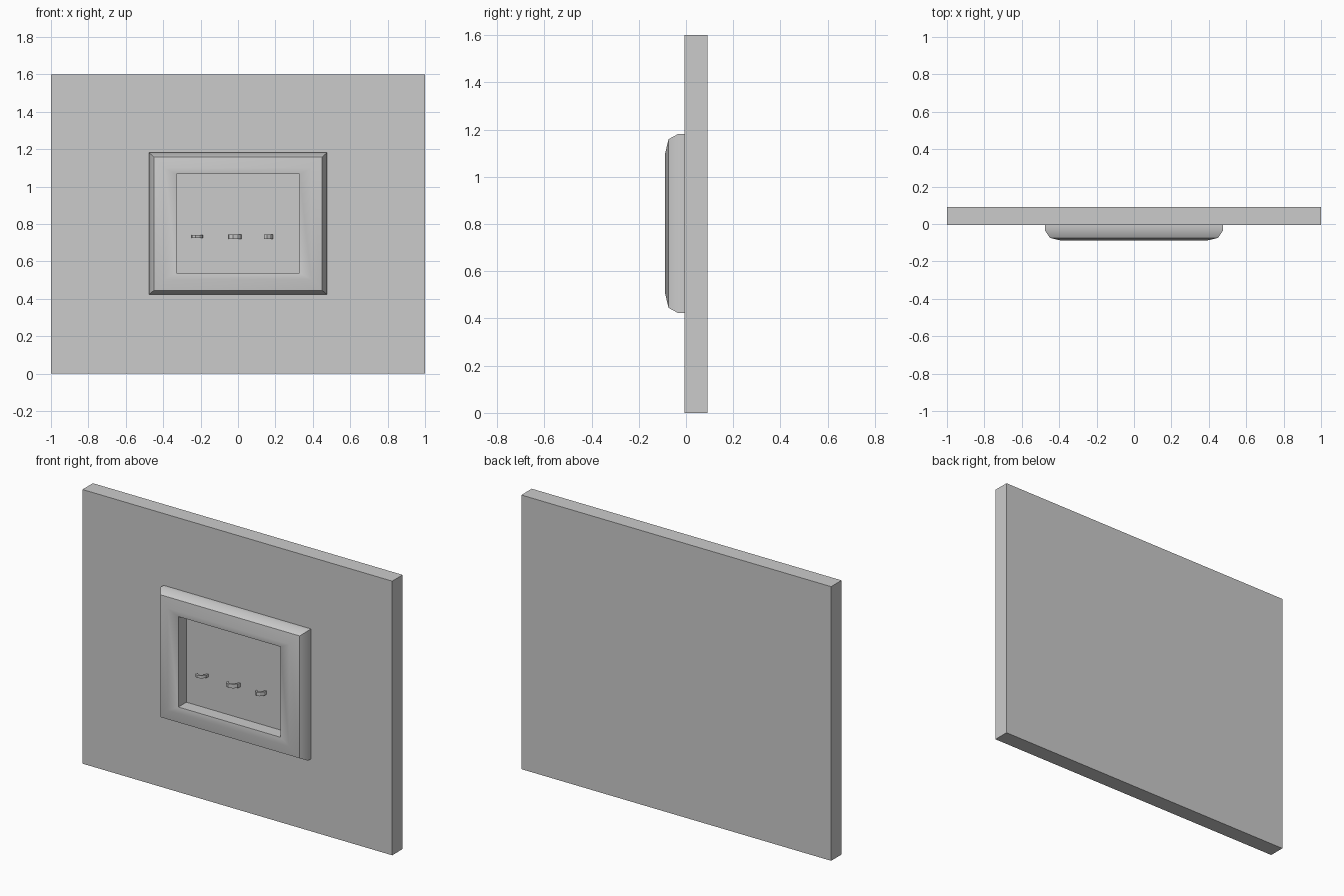
import bpy
import bmesh
import math

if "Cube" in bpy.data.objects:
    bpy.data.objects.remove(bpy.data.objects["Cube"])


def make_object(name, bm):
    bmesh.ops.recalc_face_normals(bm, faces=bm.faces)
    mesh = bpy.data.meshes.new(name)
    bm.to_mesh(mesh)
    bm.free()
    obj = bpy.data.objects.new(name, mesh)
    bpy.context.collection.objects.link(obj)
    return obj


def smooth(obj, angle):
    bpy.ops.object.select_all(action='DESELECT')
    obj.select_set(True)
    bpy.context.view_layer.objects.active = obj
    bpy.ops.object.shade_smooth_by_angle(angle=math.radians(angle))


# Wall slab
bm = bmesh.new()
bmesh.ops.create_cube(bm, size=1)
bmesh.ops.scale(bm, vec=(2, 0.096, 1.6), verts=bm.verts)
bmesh.ops.translate(bm, vec=(0, 0.042, 0.8), verts=bm.verts)
make_object("wall", bm)

# Picture frame: mitred rectangular rings (half width, half height, y)
profile = [
    (0.476, 0.379, -0.006),
    (0.476, 0.379, -0.034),
    (0.450, 0.357, -0.074),
    (0.392, 0.298, -0.088),
    (0.329, 0.264, -0.080),
    (0.329, 0.264, -0.006),
]
bm = bmesh.new()
rings = []
for hx, hz, y in profile:
    rings.append([bm.verts.new((sx * hx, y, 0.802 + sz * hz))
                  for sx, sz in ((-1, -1), (1, -1), (1, 1), (-1, 1))])
for i, ring in enumerate(rings):
    nxt = rings[(i + 1) % len(rings)]
    for j in range(4):
        k = (j + 1) % 4
        bm.faces.new((ring[j], ring[k], nxt[k], nxt[j]))
smooth(make_object("frame", bm), 35)


# Small hooks: a bent bar, rooted in the wall on the right, curling out to the left
def make_hook(name, left, right, height):
    width = right - left
    path = [(0.92, -0.004), (0.88, -0.024), (0.62, -0.040),
            (0.32, -0.047), (0.08, -0.040), (0.06, -0.030)]
    pts = [(left + u * width, y) for u, y in path]
    bm = bmesh.new()
    sections = []
    for i, (x, y) in enumerate(pts):
        a, b = pts[max(i - 1, 0)], pts[min(i + 1, len(pts) - 1)]
        dx, dy = b[0] - a[0], b[1] - a[1]
        length = math.hypot(dx, dy)
        nx, ny = -dy / length * 0.005, dx / length * 0.005
        sections.append([bm.verts.new((x + s * nx, y + s * ny, 0.732 + t * height / 2))
                         for s, t in ((-1, -1), (1, -1), (1, 1), (-1, 1))])
    for a, b in zip(sections, sections[1:]):
        for j in range(4):
            k = (j + 1) % 4
            bm.faces.new((a[j], a[k], b[k], b[j]))
    bm.faces.new(sections[0])
    bm.faces.new(sections[-1])
    return make_object(name, bm)


for name, left, right, height in (("hook_left", -0.246, -0.187, 0.016),
                                  ("hook_middle", -0.050, 0.020, 0.023),
                                  ("hook_right", 0.140, 0.186, 0.022)):
    make_hook(name, left, right, height)
